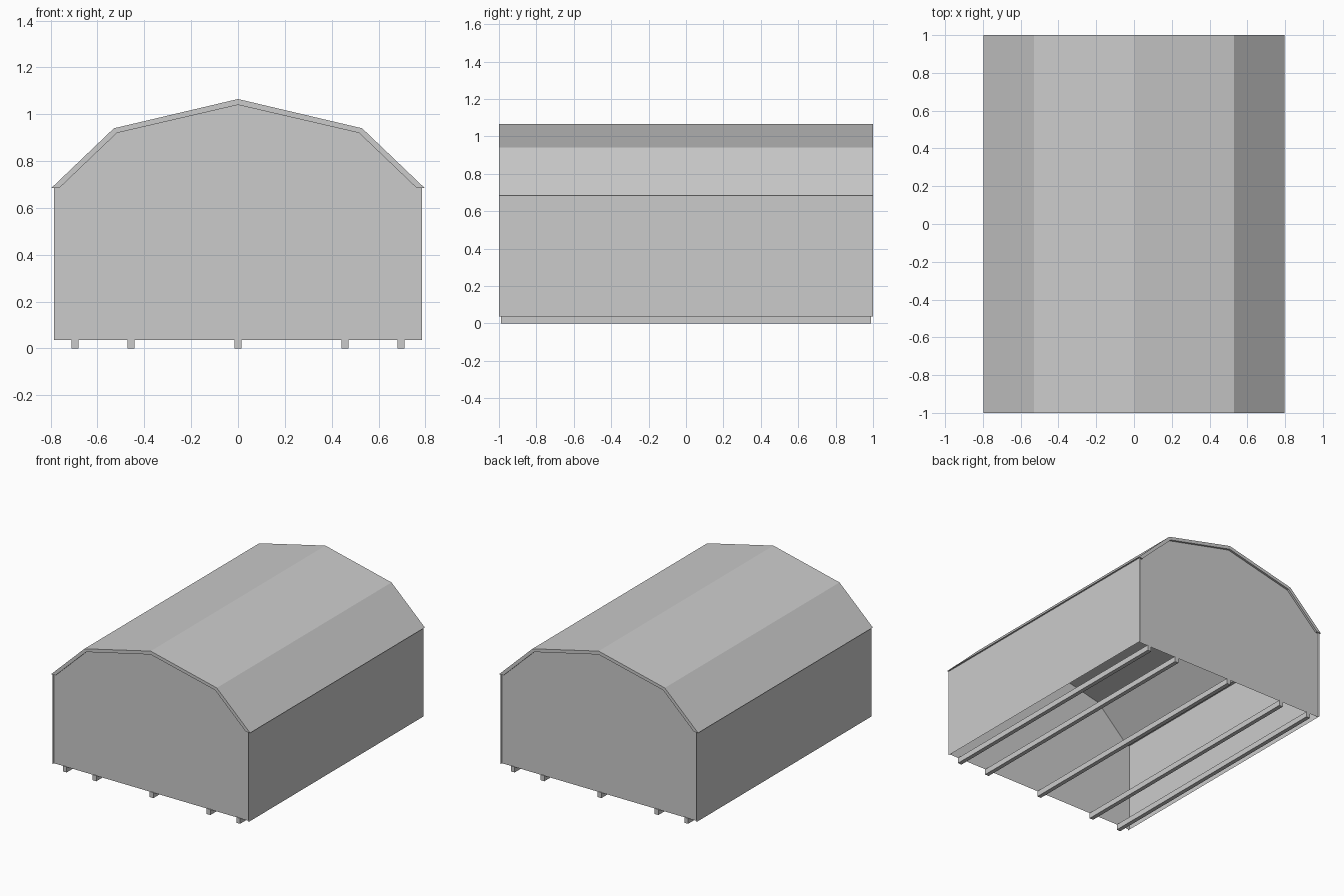
import bpy

cube = bpy.data.objects.get("Cube")
if cube:
    bpy.data.objects.remove(cube, do_unlink=True)

grey = bpy.data.materials.new("plain grey")
grey.use_nodes = True
colour = (0.6, 0.6, 0.6, 1)
grey.diffuse_color = colour
grey.node_tree.nodes["Principled BSDF"].inputs["Base Color"].default_value = colour

EAVE_Z, FLOOR_Z, WALL_X = 0.685, 0.037, 0.785


def add_mesh(name, verts, faces):
    mesh = bpy.data.meshes.new(name)
    mesh.from_pydata(verts, [], faces)
    mesh.materials.append(grey)
    mesh.update()
    obj = bpy.data.objects.new(name, mesh)
    bpy.context.collection.objects.link(obj)
    return obj


def mirrored(half):
    """Left-to-right profile from its left half, which ends on the ridge."""
    return half + [(-x, z) for x, z in reversed(half[:-1])]


def sheet(name, points):
    return add_mesh(name, points, [range(len(points))])


outer = mirrored([(-0.797, EAVE_Z), (-0.53, 0.94), (0, 1.065)])
inner = mirrored([(-0.763, EAVE_Z), (-0.517, 0.92), (0, 1.04)])

# Gambrel roof shell: outer and inner skins, end strips and eave strips
n = len(outer)
verts = [(x, y, z) for y in (-1, 1) for prof in (outer, inner) for x, z in prof]
of, inf, ob, inb = 0, n, 2 * n, 3 * n
faces = []
for i in range(n - 1):
    j = i + 1
    faces += [(of + i, of + j, ob + j, ob + i),
              (inf + j, inf + i, inb + i, inb + j),
              (of + j, of + i, inf + i, inf + j),
              (ob + i, ob + j, inb + j, inb + i)]
last = n - 1
faces += [(of, ob, inb, inf), (ob + last, of + last, inf + last, inb + last)]
add_mesh("roof", verts, faces)

# Gable walls, set slightly back from the roof ends
gable = [(-WALL_X, FLOOR_Z), (WALL_X, FLOOR_Z), (WALL_X, EAVE_Z)]
gable += inner[::-1] + [(-WALL_X, EAVE_Z)]
for name, y, step in (("front_wall", -0.985, 1), ("back_wall", 0.985, -1)):
    sheet(name, [(x, y, z) for x, z in gable[::step]])

# Side walls
for name, s in (("left_wall", 1), ("right_wall", -1)):
    x = s * WALL_X
    sheet(name, [(x, -s, FLOOR_Z), (x, s, FLOOR_Z), (x, s, EAVE_Z), (x, -s, EAVE_Z)])

# Ground runners
for i, x in enumerate((-0.695, -0.457, 0, 0.457, 0.695)):
    bpy.ops.mesh.primitive_cube_add(size=1, location=(x, 0, 0.02))
    runner = bpy.context.object
    runner.name = f"runner_{i + 1}"
    runner.scale = (0.03, 1.98, 0.04)
    runner.data.materials.append(grey)
